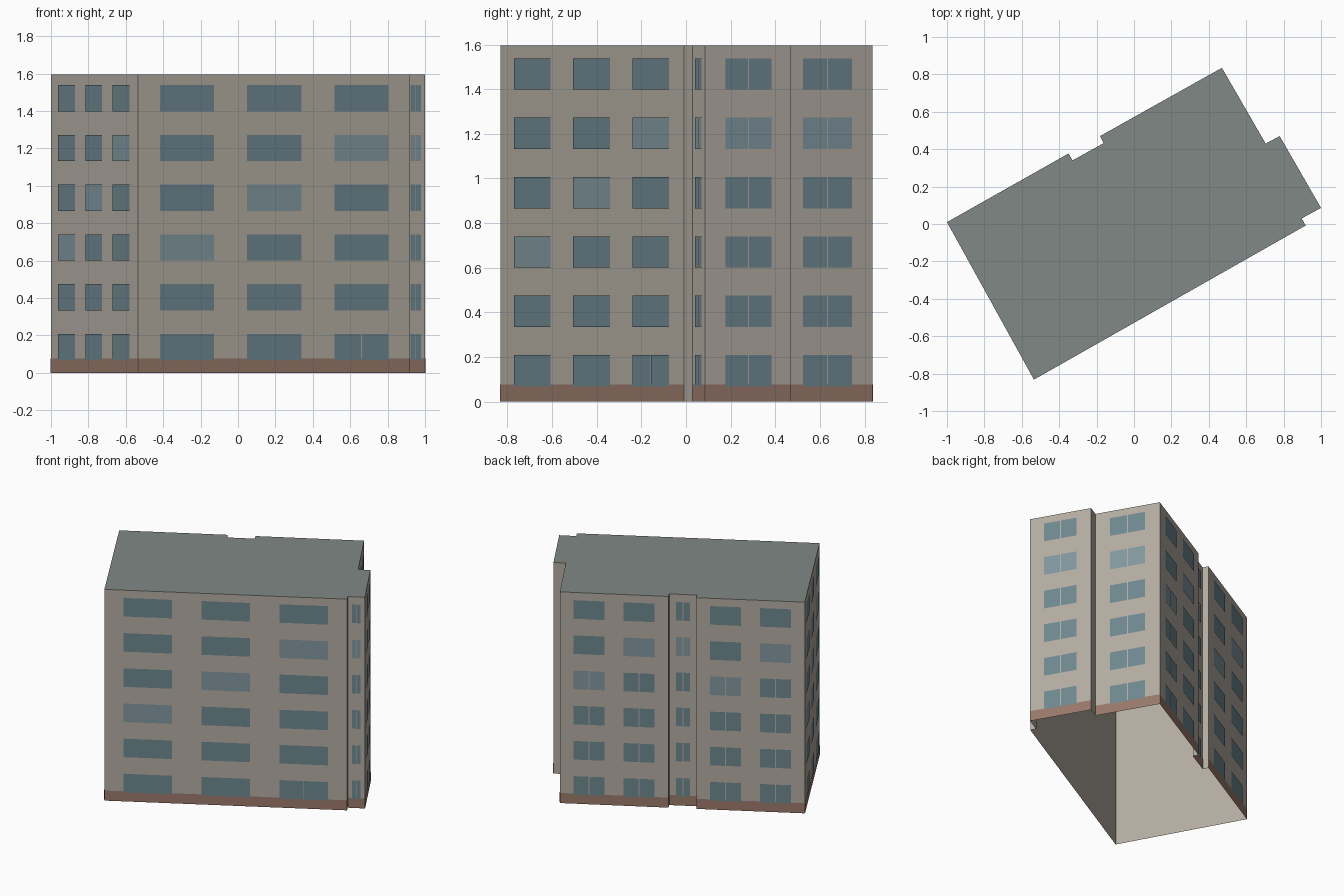
import bpy
from mathutils import Vector

if "Cube" in bpy.data.objects:
    bpy.data.objects.remove(bpy.data.objects["Cube"])

HEIGHT, FLOORS = 1.595, 6
STOREY = HEIGHT / FLOORS

# Footprint corners, counter-clockwise. Each starts a wall:
# (x, y, window columns, number of lower floors with split panes)
PLAN = [
    (-1.000, 0.010, 3, 0),
    (-0.535, -0.832, 3, 0),
    (0.918, -0.008, 0, 0),
    (0.897, 0.030, 1, 6),
    (1.000, 0.086, 1, 6),
    (0.779, 0.470, 0, 0),
    (0.704, 0.430, 1, 6),
    (0.470, 0.835, 2, 4),
    (-0.182, 0.470, 0, 0),
    (-0.163, 0.432, 1, 6),
    (-0.329, 0.340, 0, 0),
    (-0.350, 0.377, 2, 4),
]


def material(name, r, g, b):
    m = bpy.data.materials.new(name)
    m.diffuse_color = (r, g, b, 1)
    m.use_nodes = True
    m.node_tree.nodes["Principled BSDF"].inputs["Base Color"].default_value = m.diffuse_color
    return m


def build(name, polygons, mat):
    verts, faces = [], []
    for poly in polygons:
        faces.append(range(len(verts), len(verts) + len(poly)))
        verts += [tuple(p) for p in poly]
    mesh = bpy.data.meshes.new(name)
    mesh.from_pydata(verts, [], [list(f) for f in faces])
    mesh.materials.append(mat)
    ob = bpy.data.objects.new(name, mesh)
    bpy.context.collection.objects.link(ob)
    return ob


def panel(start, along, out, u0, u1, z0, z1, offset):
    """Upright rectangle on a wall, facing outward."""
    return [start + along * u + out * offset + Vector((0, 0, z))
            for u, z in ((u0, z0), (u1, z0), (u1, z1), (u0, z1))]


walls, base, dark, light = [], [], [], []
for i, (x, y, columns, split_floors) in enumerate(PLAN):
    nx, ny = PLAN[(i + 1) % len(PLAN)][:2]
    start, end = Vector((x, y, 0)), Vector((nx, ny, 0))
    length = (end - start).length
    along = (end - start) / length
    out = Vector((along.y, -along.x, 0))
    walls.append(panel(start, along, out, 0, length, 0, HEIGHT, 0))
    if not columns:  # short return walls stay plain
        continue
    base.append(panel(start, along, out, 0, length, 0, 0.076, 0.002))

    # Window grid
    margin = min(0.03, 0.08 * length)
    cell = (length - 2 * margin) / columns
    half = 0.31 * cell
    for floor in range(FLOORS):
        z0, z1 = floor * STOREY + 0.069, floor * STOREY + 0.209
        for col in range(columns):
            mid = margin + (col + 0.5) * cell
            is_light = floor - col == 5 - columns
            split = floor < split_floors or (i == 1 and floor == 0 and col == 2)
            gap = min(0.003, 0.08 * half)
            spans = [(mid - half, mid - gap), (mid + gap, mid + half)] if split \
                else [(mid - half, mid + half)]
            for u0, u1 in spans:
                (light if is_light else dark).append(
                    panel(start, along, out, u0, u1, z0, z1, 0.004))

# Parts: open-bottomed shell, flat roof, plinth band, glazing
build("walls", walls, material("wall_plaster", 0.45, 0.415, 0.36))
build("roof", [[(p[0], p[1], HEIGHT) for p in PLAN]],
      material("roof_grey", 0.22, 0.25, 0.24))
build("base_band", base, material("base_brown", 0.32, 0.19, 0.145))
build("windows", dark, material("glass_dark", 0.155, 0.245, 0.275))
build("pale_windows", light, material("glass_pale", 0.22, 0.31, 0.345))
